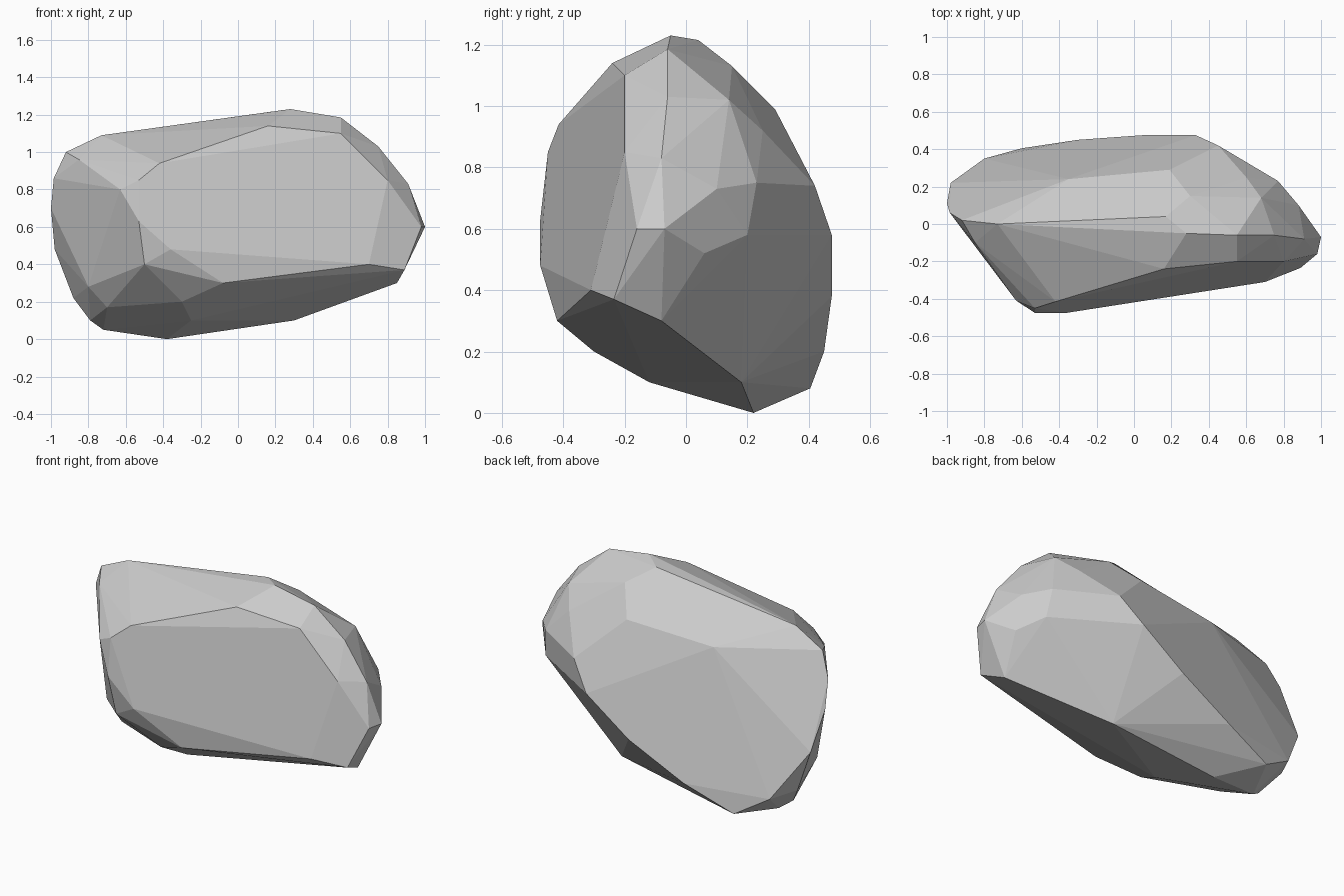
import bpy, bmesh
from math import radians

# Key corners of the stone, grouped by side; the hull forms its flat facets
front = [(-.53, -.475, .63), (-.36, -.475, .48), (-.53, -.45, .85), (-.42, -.415, .94),
         (.16, -.24, 1.14), (.55, -.2, 1.1), (.80, -.2, .85), (.70, -.31, .4),
         (-.08, -.42, .3), (-.5, -.44, .4), (-.63, -.41, .8)]
right = [(1, -.07, .6), (.98, -.16, .6), (.89, -.235, .37), (.85, -.08, .3),
         (.91, -.08, .83), (.88, .1, .73), (.77, .23, .75), (.79, .2, .58),
         (.89, .06, .52), (.75, -.06, 1.03), (.68, .14, 1.02)]
back = [(.33, .475, .58), (.05, .475, .38), (-.3, .45, .2), (-.6, .405, .08),
        (-.8, .35, .2), (.45, .42, .74), (.19, .29, .99), (.6, .25, .92),
        (-.35, .24, .95)]
left = [(-1, .11, .7), (-.98, .22, .48), (-.985, .06, .86), (-.92, .02, 1.0),
        (-.85, -.1, .96), (-.88, .2, .22), (-.8, -.1, .28)]
top = [(.28, -.05, 1.23), (.17, .04, 1.215), (.55, -.06, 1.185), (.3, .15, 1.13),
       (-.73, .0, 1.09)]
bottom = [(-.38, .22, 0), (.3, .18, .1), (-.72, .15, .05), (-.3, -.3, .2),
          (-.25, -.12, .1), (-.7, -.1, .17), (-.79, .11, .1)]

bm = bmesh.new()
for p in front + right + back + left + top + bottom:
    bm.verts.new(p)
res = bmesh.ops.convex_hull(bm, input=bm.verts[:])
junk = {g for g in res["geom_interior"] + res["geom_unused"]
        if isinstance(g, bmesh.types.BMVert)}
bmesh.ops.delete(bm, geom=list(junk), context='VERTS')

# Merge nearly coplanar triangles into broad facets
bmesh.ops.dissolve_limit(bm, angle_limit=radians(3), verts=bm.verts[:], edges=bm.edges[:])
bmesh.ops.recalc_face_normals(bm, faces=bm.faces[:])

mesh = bpy.data.meshes.new("rock")
bm.to_mesh(mesh)
bm.free()
rock = bpy.data.objects.new("rock", mesh)
bpy.context.collection.objects.link(rock)
